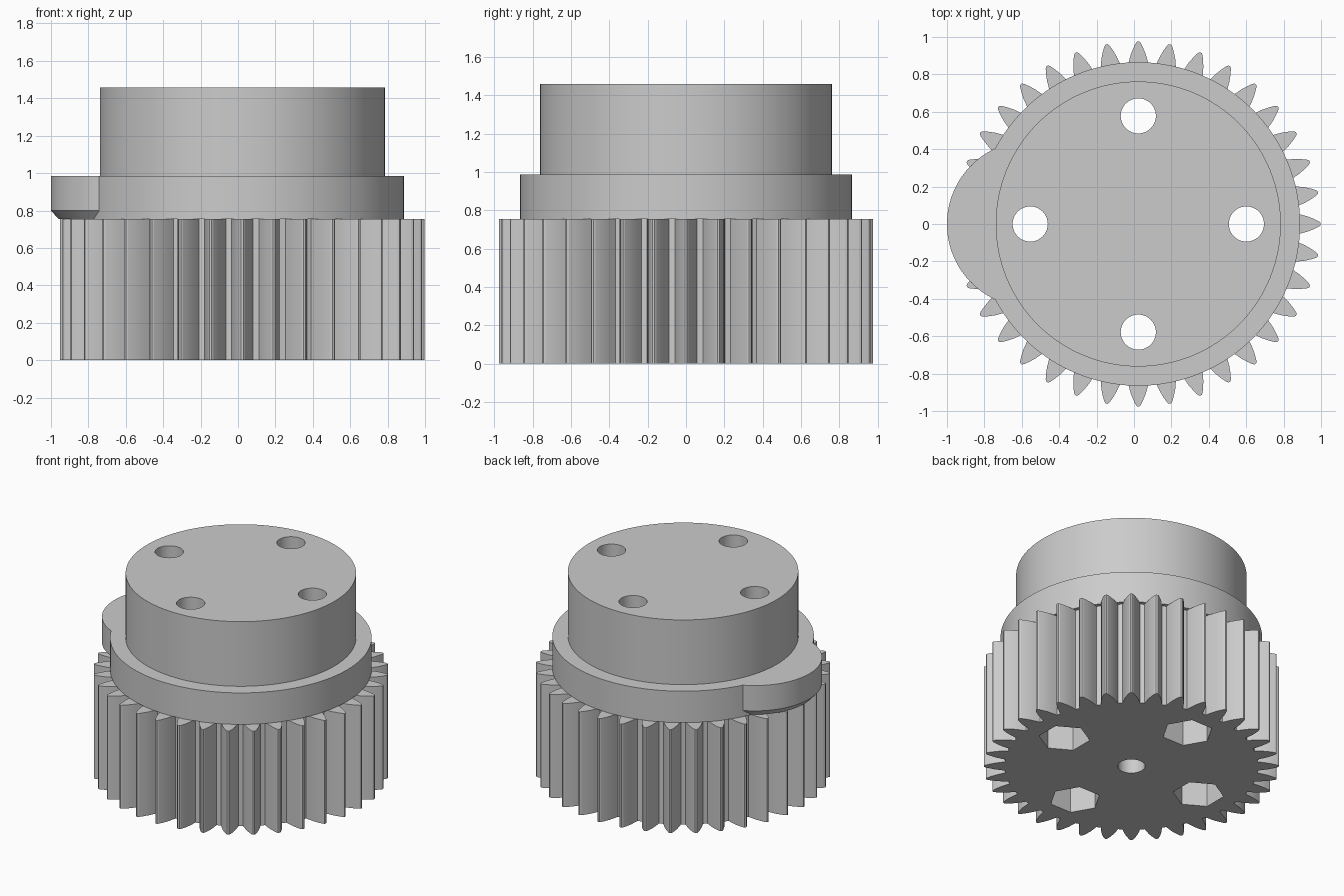
import bpy, bmesh, math
from math import cos, sin, pi

cube = bpy.data.objects.get("Cube")
if cube:
    bpy.data.objects.remove(cube, do_unlink=True)

AXIS = 0.023            # x of the main axis
BOLT_R = 0.578          # bolt circle radius
TEETH = 36
GEAR_TOP, FLANGE_TOP, TOP = 0.755, 0.985, 1.457

grey = bpy.data.materials.new("plain_grey")
grey.use_nodes = True
grey.diffuse_color = (0.6, 0.6, 0.6, 1)
grey.node_tree.nodes["Principled BSDF"].inputs["Base Color"].default_value = (0.6, 0.6, 0.6, 1)


def circle(radius, cx=AXIS, cy=0.0, n=128, start=0.0):
    return [(cx + radius * cos(start + 2 * pi * i / n),
             cy + radius * sin(start + 2 * pi * i / n)) for i in range(n)]


def loft(name, *sections):
    """Closed solid through (z, outline) sections."""
    bm = bmesh.new()
    rings = [[bm.verts.new((x, y, z)) for x, y in pts] for z, pts in sections]
    bm.faces.new(rings[0][::-1])
    bm.faces.new(rings[-1])
    for low, high in zip(rings, rings[1:]):
        for i in range(len(low)):
            j = (i + 1) % len(low)
            bm.faces.new((low[i], low[j], high[j], high[i]))
    bmesh.ops.recalc_face_normals(bm, faces=bm.faces)
    mesh = bpy.data.meshes.new(name)
    bm.to_mesh(mesh)
    bm.free()
    mesh.materials.append(grey)
    ob = bpy.data.objects.new(name, mesh)
    bpy.context.collection.objects.link(ob)
    return ob


def activate(ob):
    bpy.ops.object.select_all(action='DESELECT')
    ob.select_set(True)
    bpy.context.view_layer.objects.active = ob


def combine(ob, tool, operation):
    activate(ob)
    mod = ob.modifiers.new(operation.lower(), 'BOOLEAN')
    mod.operation, mod.solver, mod.object = operation, 'EXACT', tool
    bpy.ops.object.modifier_apply(modifier=mod.name)


# Gear outline: one mirrored tooth flank (radius, half width) repeated round the axis
flank = [(0.838, 0.058), (0.868, 0.051), (0.905, 0.041), (0.94, 0.027), (0.966, 0.014), (0.975, 0.006)]
tooth = [(r, -w) for r, w in flank] + [(r, w) for r, w in reversed(flank)]
outline = []
for k in range(TEETH):
    for r, w in tooth:
        a = 2 * pi * k / TEETH + w / r
        outline.append((AXIS + r * cos(a), r * sin(a)))
gear = loft("gear", (0, outline), (GEAR_TOP, outline))

# Flange with a chamfered cam lobe centred on the right-hand bolt
flange = loft("cam_flange", (GEAR_TOP, circle(0.865)), (FLANGE_TOP, circle(0.865)))
lobe_x = AXIS - BOLT_R
lobe = loft("lobe", (GEAR_TOP, circle(0.405, lobe_x)), (0.8, circle(0.445, lobe_x)),
            (FLANGE_TOP, circle(0.445, lobe_x)))
combine(flange, lobe, 'UNION')

# Upper collar
collar = loft("collar", (FLANGE_TOP, circle(0.762)), (TOP, circle(0.762)))

# Bolt holes all the way through, hexagonal nut pockets and a blind shaft bore below
cutters = [lobe]
for k in range(4):
    a = k * pi / 2
    x, y = AXIS + BOLT_R * cos(a), BOLT_R * sin(a)
    hole = loft("hole_cutter", (-0.1, circle(0.094, x, y, 48)), (TOP + 0.1, circle(0.094, x, y, 48)))
    hexagon = circle(0.17, x, y, 6, a + pi / 2)
    pocket = loft("nut_pocket_cutter", (-0.1, hexagon), (0.19, hexagon))
    for part in (gear, flange, collar):
        combine(part, hole, 'DIFFERENCE')
    combine(gear, pocket, 'DIFFERENCE')
    cutters += [hole, pocket]
bore = loft("shaft_bore_cutter", (-0.1, circle(0.09, n=48)), (0.6, circle(0.09, n=48)))
combine(gear, bore, 'DIFFERENCE')
cutters.append(bore)

for tool in cutters:
    bpy.data.objects.remove(tool, do_unlink=True)

for part, angle in ((gear, 15), (flange, 30), (collar, 30)):
    activate(part)
    bpy.ops.object.shade_smooth_by_angle(angle=math.radians(angle))
